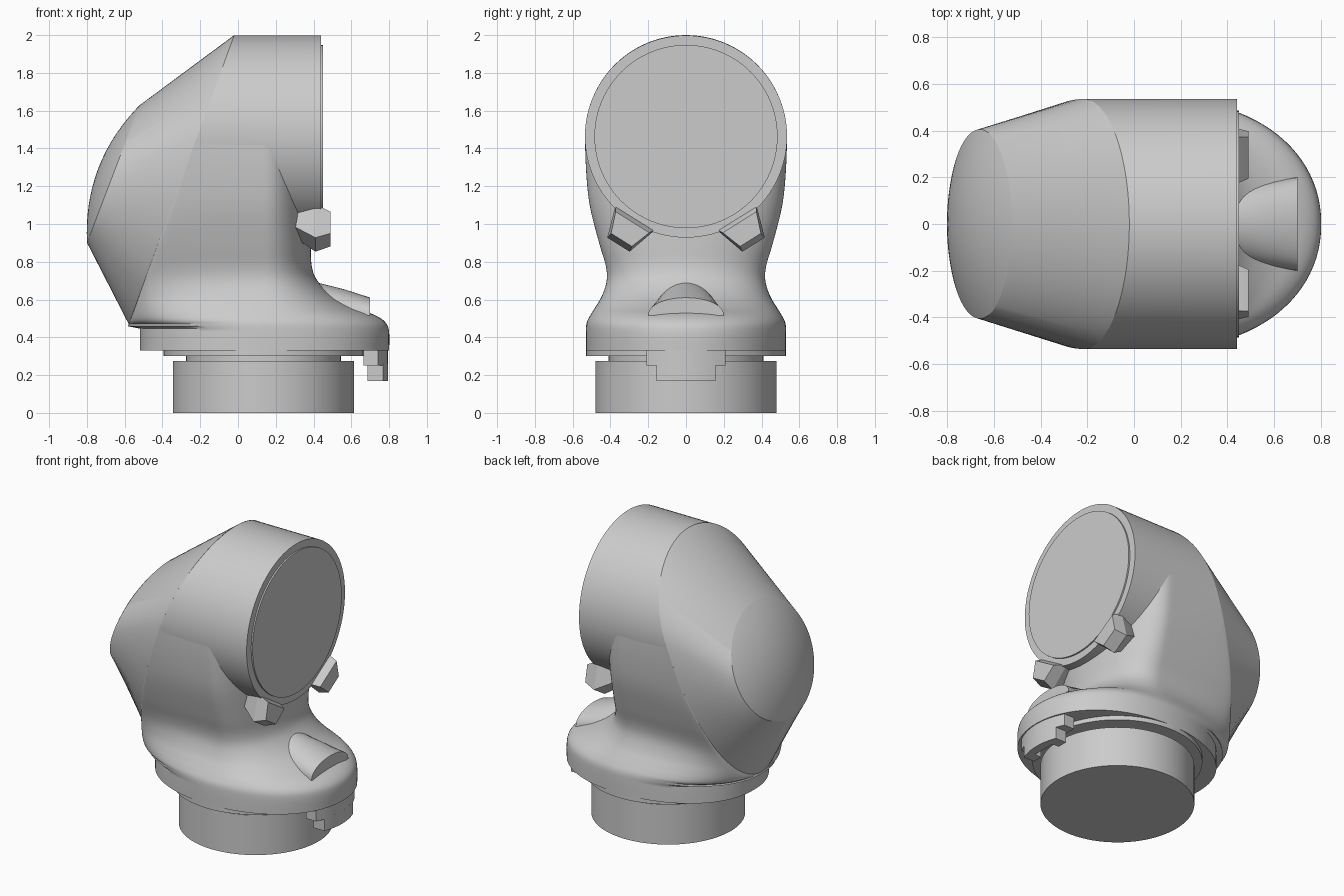
import bpy, bmesh, math
from mathutils import Vector

if "Cube" in bpy.data.objects:
    bpy.data.objects.remove(bpy.data.objects["Cube"], do_unlink=True)

grey = bpy.data.materials.new("plain_grey")
grey.use_nodes = True
COLOUR = (0.6, 0.6, 0.6, 1)
grey.diffuse_color = COLOUR
grey.node_tree.nodes["Principled BSDF"].inputs["Base Color"].default_value = COLOUR

N = 96
AXIS_Z, R = 1.463, 0.535          # lamp barrel axis height and radius
BASE_X = 0.135                    # centre of the round base
TURN = [2 * math.pi * i / N for i in range(N)]


def loft(name, rings, angle=32):
    """Skin a list of equal-length rings and close both ends."""
    bm = bmesh.new()
    rows = [[bm.verts.new(p) for p in ring] for ring in rings]
    n = len(rows[0])
    for a, b in zip(rows, rows[1:]):
        for i in range(n):
            j = (i + 1) % n
            bm.faces.new((a[i], a[j], b[j], b[i]))
    bm.faces.new(rows[0][::-1])
    bm.faces.new(rows[-1])
    bmesh.ops.remove_doubles(bm, verts=bm.verts, dist=1e-5)
    bmesh.ops.recalc_face_normals(bm, faces=bm.faces)
    mesh = bpy.data.meshes.new(name)
    bm.to_mesh(mesh)
    bm.free()
    mesh.materials.append(grey)
    ob = bpy.data.objects.new(name, mesh)
    bpy.context.collection.objects.link(ob)
    bpy.ops.object.select_all(action="DESELECT")
    ob.select_set(True)
    bpy.context.view_layer.objects.active = ob
    bpy.ops.object.shade_smooth_by_angle(angle=math.radians(angle))
    return ob


def disc_z(name, r, z0, z1):
    loft(name, [[(BASE_X + r * math.cos(a), r * math.sin(a), z) for a in TURN]
                for z in (z0, z1)])


def crease_x(z):
    """Slanted plane where the barrel meets the rear cone."""
    return -0.02 - (2 - z) * 0.365


def crease_y(z):
    """Half width of the egg-shaped outline on that plane."""
    half = R if z > AXIS_Z else 0.993
    return R * math.sqrt(max(0, 1 - ((z - AXIS_Z) / half) ** 2))


# Round base, its narrow collar and the ledge above
disc_z("base_drum", 0.48, 0, 0.275)
disc_z("base_collar", 0.41, 0.27, 0.31)
disc_z("flange_ledge", 0.53, 0.30, 0.335)


# Flange flowing up into the neck: height, front x, half width
def neck_ring(z, front, width):
    mid = 0.14
    if z < 0.45:
        rear, edge = -0.52, 0
    else:
        rear, edge = crease_x(z), crease_y(z)
    half = []
    steps = 24
    for i in range(steps + 1):
        t = math.pi / 2 * i / steps
        half.append((rear + (mid - rear) * (1 - math.cos(t)),
                     edge + (width - edge) * math.sin(t) ** 0.9))
    for i in range(1, steps + 1):
        t = math.pi / 2 * i / steps
        half.append((mid + (front - mid) * math.sin(t) ** 0.95,
                     width * math.cos(t) ** 0.95 if i < steps else 0))
    return ([(x, y, z) for x, y in half] +
            [(x, -y, z) for x, y in reversed(half)])


def smooth_rows(rows, sub=4):
    """Catmull-Rom interpolation of the profile rows."""
    out = []
    for i in range(len(rows) - 1):
        p = [Vector(rows[max(0, min(len(rows) - 1, i + k))]) for k in (-1, 0, 1, 2)]
        for s in range(sub):
            t = s / sub
            out.append(0.5 * (2 * p[1] + (p[2] - p[0]) * t
                              + (2 * p[0] - 5 * p[1] + 4 * p[2] - p[3]) * t * t
                              + (3 * p[1] - p[0] - 3 * p[2] + p[3]) * t ** 3))
    return out + [Vector(rows[-1])]


NECK = [(0.33, 0.80, 0.53), (0.43, 0.80, 0.53), (0.48, 0.78, 0.525),
        (0.52, 0.72, 0.505), (0.56, 0.61, 0.48), (0.62, 0.50, 0.445),
        (0.70, 0.42, 0.42), (0.78, 0.39, 0.425), (0.90, 0.385, 0.46),
        (1.10, 0.38, 0.51), (1.30, 0.38, 0.53), (AXIS_Z, 0.38, 0.533)]
loft("flange_and_neck", [neck_ring(*row) for row in smooth_rows(NECK)], 40)

# Lamp barrel, cut on a slant at the rear
circle = [(R * math.sin(a), AXIS_Z + R * math.cos(a)) for a in TURN]
loft("lamp_barrel", [[(crease_x(z), y, z) for y, z in circle],
                     [(0.44, y, z) for y, z in circle]])
loft("lens", [[(x, 0.485 * math.sin(a), AXIS_Z + 0.485 * math.cos(a)) for a in TURN]
              for x in (0.43, 0.45)])

# Rear cone from the egg outline to a small oval, closed with a shallow dome
up = Vector((0.358, 0, 0.934))
back = Vector((-0.934, 0, 0.358))
centre = Vector((-0.66, 0, 1.265))
egg = []
for a in TURN:
    z = AXIS_Z + math.cos(a) * (0.537 if math.cos(a) > 0 else 0.993)
    egg.append(Vector((crease_x(z), R * math.sin(a), z)))
rings = [egg]
for i in range(13):
    k = math.cos(math.pi / 2 * i / 12.3)
    rings.append([centre + up * 0.39 * k * math.cos(a) + back * 0.085 * (1 - k * k)
                  + Vector((0, 0.405 * k * math.sin(a), 0)) for a in TURN])
loft("rear_cone_and_dome", rings, 25)

# Two wedge lugs under the barrel front
for side, label in ((1, "left"), (-1, "right")):
    ang = math.radians(32)
    out = Vector((0, side * math.sin(ang), -math.cos(ang)))
    along = Vector((0, side * math.cos(ang), math.sin(ang)))

    def lug_ring(x, r0, r1, w0, w1):
        c = Vector((x, 0, AXIS_Z))
        return [c + out * r + along * w
                for r, w in ((r0, -w0), (r0, w0), (r1, w1), (r1, -w1))]

    loft(label + "_lug", [lug_ring(0.26, 0.48, 0.57, 0.08, 0.05),
                          lug_ring(0.41, 0.50, 0.675, 0.125, 0.07),
                          lug_ring(0.49, 0.535, 0.645, 0.105, 0.065)], 20)


# Raised hump on the front of the flange
def hump_ring(x, w, top):
    pts = []
    for i in range(25):
        t = math.pi * i / 24
        pts.append((x, w * math.cos(t), 0.515 + (top - 0.515) * max(0, math.sin(t)) ** 0.9))
    return pts


loft("front_hump", [hump_ring(0.34, 0.15, 0.71), hump_ring(0.44, 0.165, 0.685),
                    hump_ring(0.56, 0.18, 0.655), hump_ring(0.70, 0.20, 0.61)])


# Stepped latch hanging below the flange front
def latch(name, y0, y1, z0, z1, depth):
    ys = [y0 + (y1 - y0) * i / 8 for i in range(9)]
    outer = [(0.14 + 0.655 * math.sqrt(1 - (y / 0.53) ** 2), y) for y in ys]
    shape = outer + [(0.795 - depth, y) for y in reversed(ys)]
    loft(name, [[(x, y, z) for x, y in shape] for z in (z0, z1)])


latch("latch_block", -0.21, 0.21, 0.25, 0.34, 0.13)
latch("latch_bar", -0.09, 0.09, 0.17, 0.26, 0.06)
latch("left_latch_tooth", 0.085, 0.155, 0.17, 0.26, 0.11)
latch("right_latch_tooth", -0.155, -0.085, 0.17, 0.26, 0.11)
